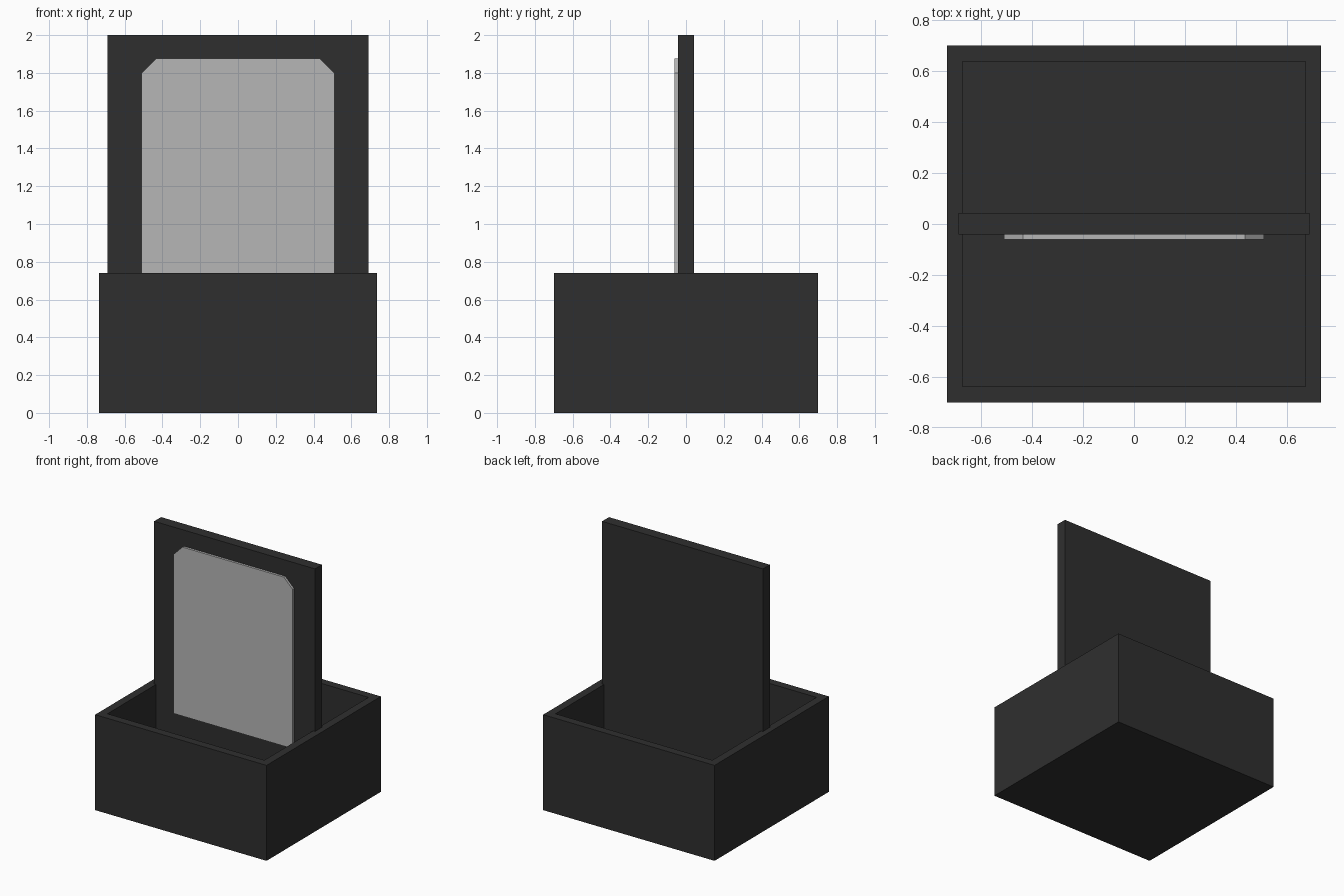
import bpy, bmesh

if "Cube" in bpy.data.objects:
    bpy.data.objects.remove(bpy.data.objects["Cube"])


def material(name, v):
    m = bpy.data.materials.new(name)
    m.diffuse_color = (v, v, v, 1)
    m.use_nodes = True
    m.node_tree.nodes["Principled BSDF"].inputs["Base Color"].default_value = m.diffuse_color
    return m


dark = material("charcoal", 0.028)
light = material("light_grey", 0.47)


def finish(name, bm, mat):
    bmesh.ops.recalc_face_normals(bm, faces=bm.faces)
    me = bpy.data.meshes.new(name)
    bm.to_mesh(me)
    bm.free()
    me.materials.append(mat)
    ob = bpy.data.objects.new(name, me)
    bpy.context.collection.objects.link(ob)
    return ob


def box(bm, lo, hi):
    verts = bmesh.ops.create_cube(bm, size=1)["verts"]
    for v in verts:
        for i in range(3):
            v.co[i] = lo[i] if v.co[i] < 0 else hi[i]


# Open-topped box: inset the top face, then push it down to the floor
FLOOR = 0.09
bm = bmesh.new()
box(bm, (-0.735, -0.70, 0), (0.735, 0.70, 0.74))
top = max(bm.faces, key=lambda f: f.calc_center_median().z)
bmesh.ops.inset_region(bm, faces=[top], thickness=0.088)
inner = bmesh.ops.extrude_discrete_faces(bm, faces=[top])["faces"][0]
for v in inner.verts:
    v.co.z = FLOOR
finish("open_box", bm, dark)

# Upright board slotted into the side walls
bm = bmesh.new()
box(bm, (-0.69, -0.042, FLOOR - 0.02), (0.69, 0.043, 2.0))
finish("upright_board", bm, dark)

# Light plate with clipped upper corners on the front of the board
half = [(0.51, 0.565), (0.51, 1.80), (0.435, 1.875)]
outline = half + [(-x, z) for x, z in reversed(half)]
bm = bmesh.new()
face = bm.faces.new([bm.verts.new((x, -0.06, z)) for x, z in outline])
ext = bmesh.ops.extrude_face_region(bm, geom=[face])["geom"]
for v in ext:
    if isinstance(v, bmesh.types.BMVert):
        v.co.y = -0.041
finish("front_plate", bm, light)
